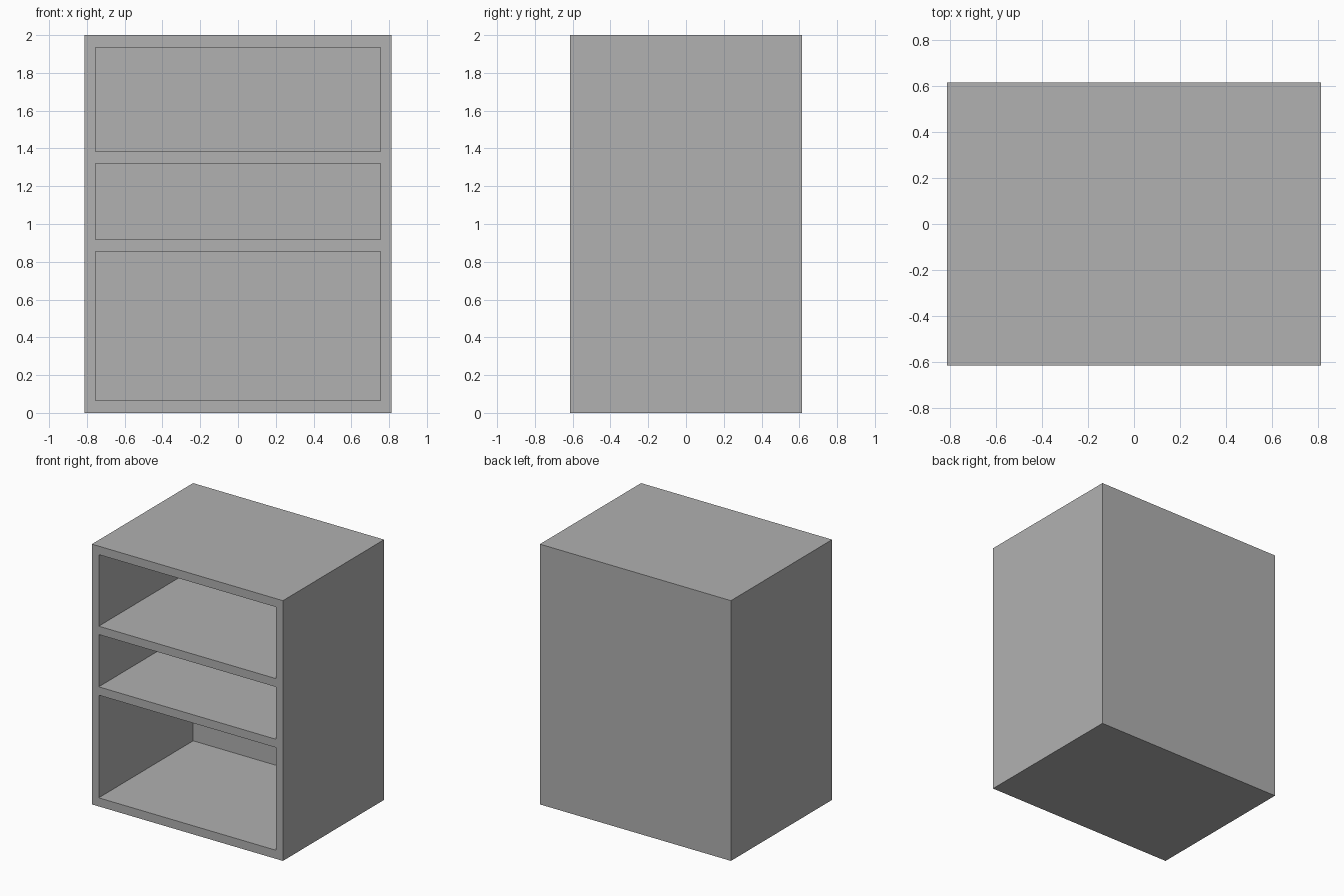
import bpy

if "Cube" in bpy.data.objects:
    bpy.data.objects.remove(bpy.data.objects["Cube"])

W, D, H = 1.624, 1.228, 2.0      # outer size
INNER_X = 0.754                  # half width of the openings
BACK_Y = 0.533                   # inner face of the back panel
BAYS = [(0.066, 0.855), (0.919, 1.321), (1.385, 1.935)]


def box(name, lo, hi):
    centre = [(a + b) / 2 for a, b in zip(lo, hi)]
    bpy.ops.mesh.primitive_cube_add(size=1, location=centre)
    ob = bpy.context.object
    ob.name = name
    ob.scale = [b - a for a, b in zip(lo, hi)]
    bpy.ops.object.transform_apply(location=True, rotation=False, scale=True)
    return ob


# Solid cabinet body in dark grey
cabinet = box("shelf_cabinet", (-W / 2, -D / 2, 0), (W / 2, D / 2, H))
grey = bpy.data.materials.new("dark_grey")
grey.diffuse_color = (0.44, 0.44, 0.44, 1)
grey.use_nodes = True
grey.node_tree.nodes["Principled BSDF"].inputs["Base Color"].default_value = grey.diffuse_color
cabinet.data.materials.append(grey)

# Three open bays cut in from the front, leaving shelves, sides and back
for i, (z0, z1) in enumerate(BAYS):
    cutter = box(f"bay_cutter_{i + 1}", (-INNER_X, -D / 2 - 0.2, z0), (INNER_X, BACK_Y, z1))
    cutter.hide_render = True
    cutter.data.materials.append(grey)
    mod = cabinet.modifiers.new(f"bay_{i + 1}", 'BOOLEAN')
    mod.operation = 'DIFFERENCE'
    mod.solver = 'EXACT'
    mod.object = cutter
    bpy.context.view_layer.objects.active = cabinet
    bpy.ops.object.modifier_apply(modifier=mod.name)
    bpy.data.objects.remove(cutter)
